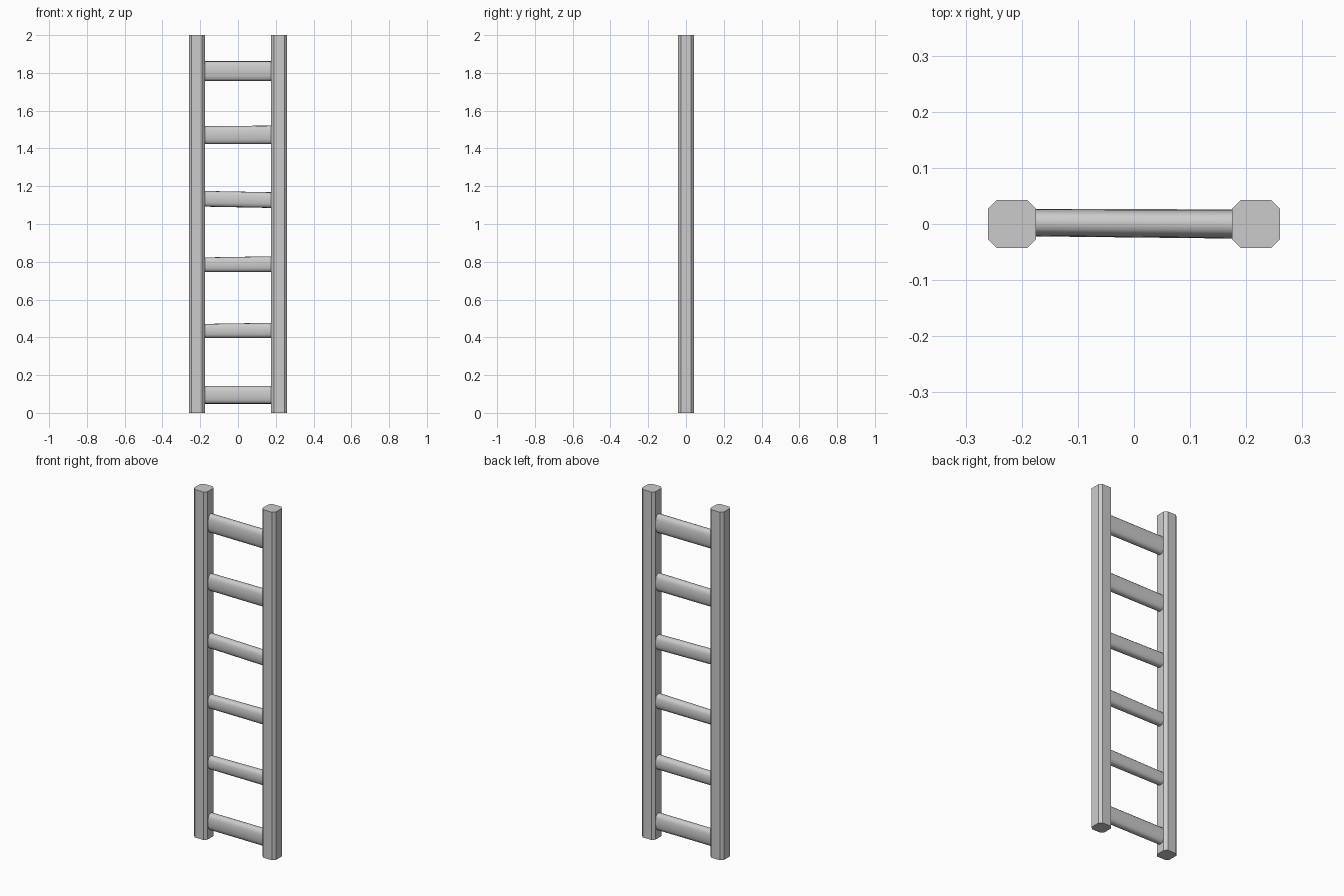
import bpy, bmesh, math

if "Cube" in bpy.data.objects:
    bpy.data.objects.remove(bpy.data.objects["Cube"])


def make_object(name, rings, smooth):
    """Loft matching rings of points and cap both ends."""
    bm = bmesh.new()
    loops = [[bm.verts.new(p) for p in ring] for ring in rings]
    n = len(loops[0])
    for a, b in zip(loops, loops[1:]):
        for i in range(n):
            j = (i + 1) % n
            bm.faces.new((a[i], a[j], b[j], b[i]))
    bm.faces.new(loops[0][::-1])
    bm.faces.new(loops[-1])
    bmesh.ops.recalc_face_normals(bm, faces=bm.faces)
    mesh = bpy.data.meshes.new(name)
    bm.to_mesh(mesh)
    bm.free()
    obj = bpy.data.objects.new(name, mesh)
    bpy.context.collection.objects.link(obj)
    if smooth:
        bpy.ops.object.select_all(action='DESELECT')
        obj.select_set(True)
        bpy.context.view_layer.objects.active = obj
        bpy.ops.object.shade_smooth_by_angle(angle=math.radians(50))
    return obj


# Side rails: square posts with chamfered long edges
H, C = 0.0425, 0.015
D = H - C
octagon = [(H, -D), (H, D), (D, H), (-D, H), (-H, D), (-H, -D), (-D, -H), (D, -H)]
for side, cx in (("left", -0.2175), ("right", 0.2175)):
    make_object(side + "_rail",
                [[(cx + x, y, z) for x, y in octagon] for z in (0, 2)], False)


# Rungs: flattened, rounded bars, slightly uneven from end to end
def rung_ring(x, bottom, top, front, back, sides=16, power=2.7):
    pts = []
    for i in range(sides):
        t = 2 * math.pi * i / sides
        c, s = math.cos(t), math.sin(t)
        u = math.copysign(abs(c) ** (2 / power), c)
        v = math.copysign(abs(s) ** (2 / power), s)
        pts.append((x, (front + back) / 2 + u * (back - front) / 2,
                    (bottom + top) / 2 + v * (top - bottom) / 2))
    return pts


# (left bottom, left top, right bottom, right top)
rungs = [(0.048, 0.143, 0.048, 0.143), (0.397, 0.471, 0.397, 0.477),
         (0.746, 0.823, 0.746, 0.829), (1.092, 1.175, 1.085, 1.168),
         (1.423, 1.518, 1.423, 1.521), (1.757, 1.862, 1.757, 1.862)]
for k, (lb, lt, rb, rt) in enumerate(rungs, 1):
    make_object(f"rung_{k}", [rung_ring(-0.18, lb, lt, -0.022, 0.027),
                              rung_ring(0.18, rb, rt, -0.026, 0.026)], True)
